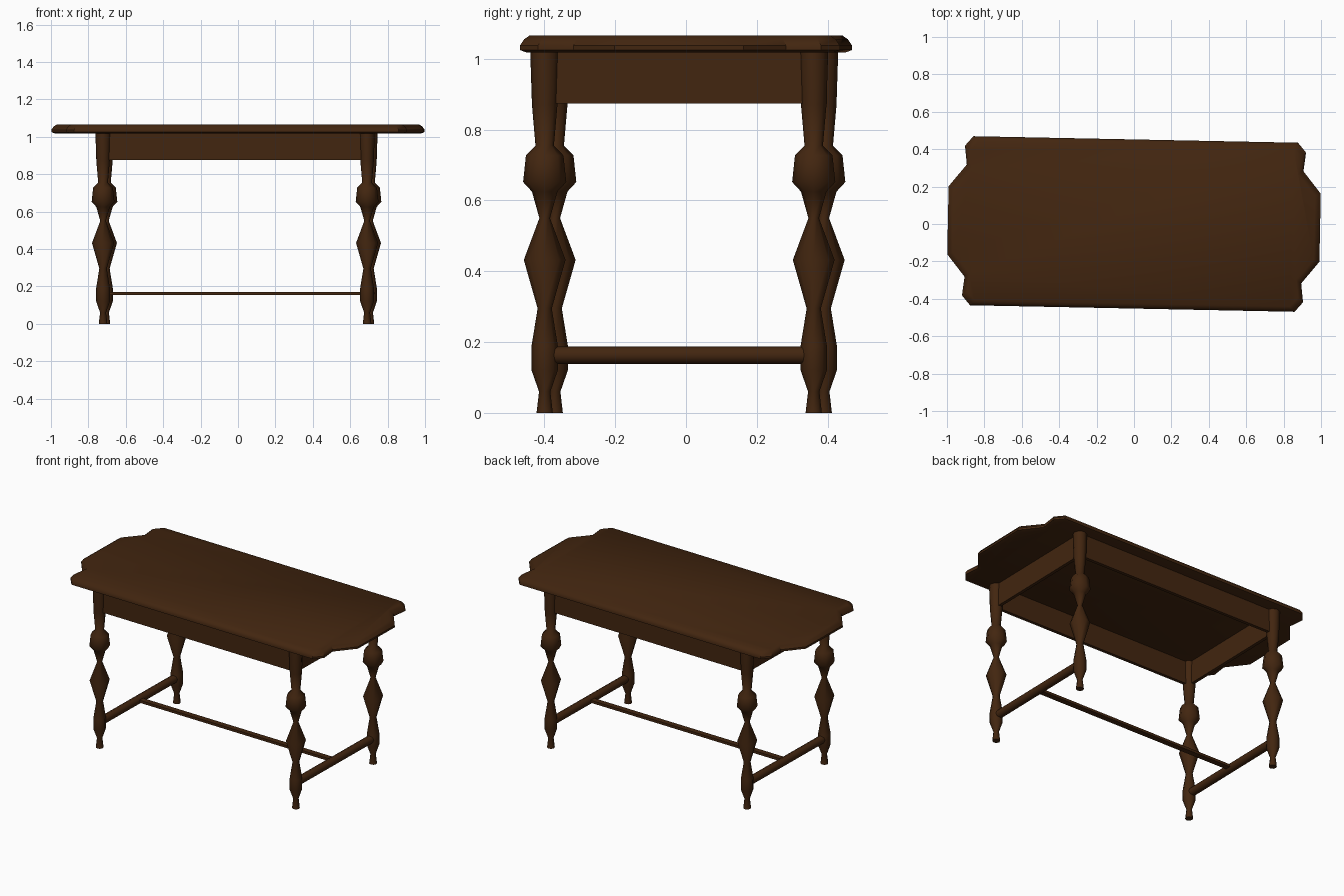
import bpy, bmesh, math
from mathutils import Matrix, Vector

if "Cube" in bpy.data.objects:
    bpy.data.objects.remove(bpy.data.objects["Cube"])

# whole table is turned very slightly on the floor
TURN = Matrix.Rotation(math.radians(-1.15), 4, 'Z')
FRAME = Matrix.Translation((-0.008, -0.005, 0)) @ TURN
LX, LY = 0.706, 0.38          # leg positions

wood = bpy.data.materials.new("dark_brown_wood")
wood.diffuse_color = (0.055, 0.019, 0.005, 1)
wood.use_nodes = True
wood.node_tree.nodes["Principled BSDF"].inputs["Base Color"].default_value = wood.diffuse_color


def finish(name, bm, mat, smooth=None):
    bmesh.ops.recalc_face_normals(bm, faces=bm.faces)
    bm.transform(mat)
    me = bpy.data.meshes.new(name)
    bm.to_mesh(me)
    bm.free()
    me.materials.append(wood)
    ob = bpy.data.objects.new(name, me)
    bpy.context.collection.objects.link(ob)
    if smooth:
        bpy.ops.object.select_all(action='DESELECT')
        ob.select_set(True)
        bpy.context.view_layer.objects.active = ob
        bpy.ops.object.shade_smooth_by_angle(angle=math.radians(smooth))
    return ob


def loft(bm, rings):
    """Skin a stack of closed rings and cap both ends."""
    vs = [[bm.verts.new(p) for p in r] for r in rings]
    for a, b in zip(vs, vs[1:]):
        n = len(a)
        for i in range(n):
            j = (i + 1) % n
            bm.faces.new((a[i], a[j], b[j], b[i]))
    bm.faces.new(vs[0][::-1])
    bm.faces.new(vs[-1])


def box(name, center, size):
    bm = bmesh.new()
    bmesh.ops.create_cube(bm, size=1)
    bm.transform(Matrix.Translation(center) @ Matrix.Diagonal((*size, 1)))
    return finish(name, bm, FRAME)


# table top: notched corners, bevelled edge
corner = [(0.995, 0.182), (0.90, 0.30), (0.912, 0.40), (0.868, 0.452)]
outline = (corner + [(-x, y) for x, y in corner[::-1]]
           + [(-x, -y) for x, y in corner] + [(x, -y) for x, y in corner[::-1]])
bm = bmesh.new()
loft(bm, [[(x * (1 - d), y * (1 - 2 * d), z) for x, y in outline]
          for d, z in ((0.02, 1.018), (0.0, 1.025), (0.0, 1.037), (0.013, 1.055), (0.03, 1.066))])
finish("table_top", bm, TURN, 35)

# turned legs (radius, height)
profile = [(0.023, 0), (0.016, 0.06), (0.037, 0.12), (0.037, 0.19), (0.02, 0.295),
           (0.059, 0.432), (0.015, 0.55), (0.036, 0.625), (0.061, 0.652),
           (0.053, 0.727), (0.026, 0.755), (0.036, 0.87), (0.041, 1.025)]
for sx, side in ((-1, "left"), (1, "right")):
    for sy, end in ((-1, "front"), (1, "back")):
        bm = bmesh.new()
        loft(bm, [[(sx * LX + r * math.cos(k * math.tau / 8),
                    sy * LY + r * math.sin(k * math.tau / 8), z) for k in range(8)]
                  for r, z in profile])
        finish(f"{end}_{side}_leg", bm, FRAME, 50)

# aprons under the top
for s, a, b in ((-1, "front", "left"), (1, "back", "right")):
    box(f"{a}_apron", (0, s * LY, 0.948), (2 * LX, 0.02, 0.147))
    box(f"{b}_apron", (s * LX, 0, 0.948), (0.02, 2 * LY, 0.147))

# round side stretchers and a flat middle rail
for s, side in ((-1, "left"), (1, "right")):
    bm = bmesh.new()
    bmesh.ops.create_cone(bm, cap_ends=True, segments=8, radius1=0.025, radius2=0.025, depth=2 * LY)
    bm.transform(Matrix.Translation((s * LX, 0, 0.163)) @ Matrix.Rotation(math.pi / 2, 4, 'X'))
    finish(f"{side}_stretcher", bm, FRAME, 50)
box("middle_rail", (0, 0, 0.163), (2 * LX, 0.035, 0.016))
